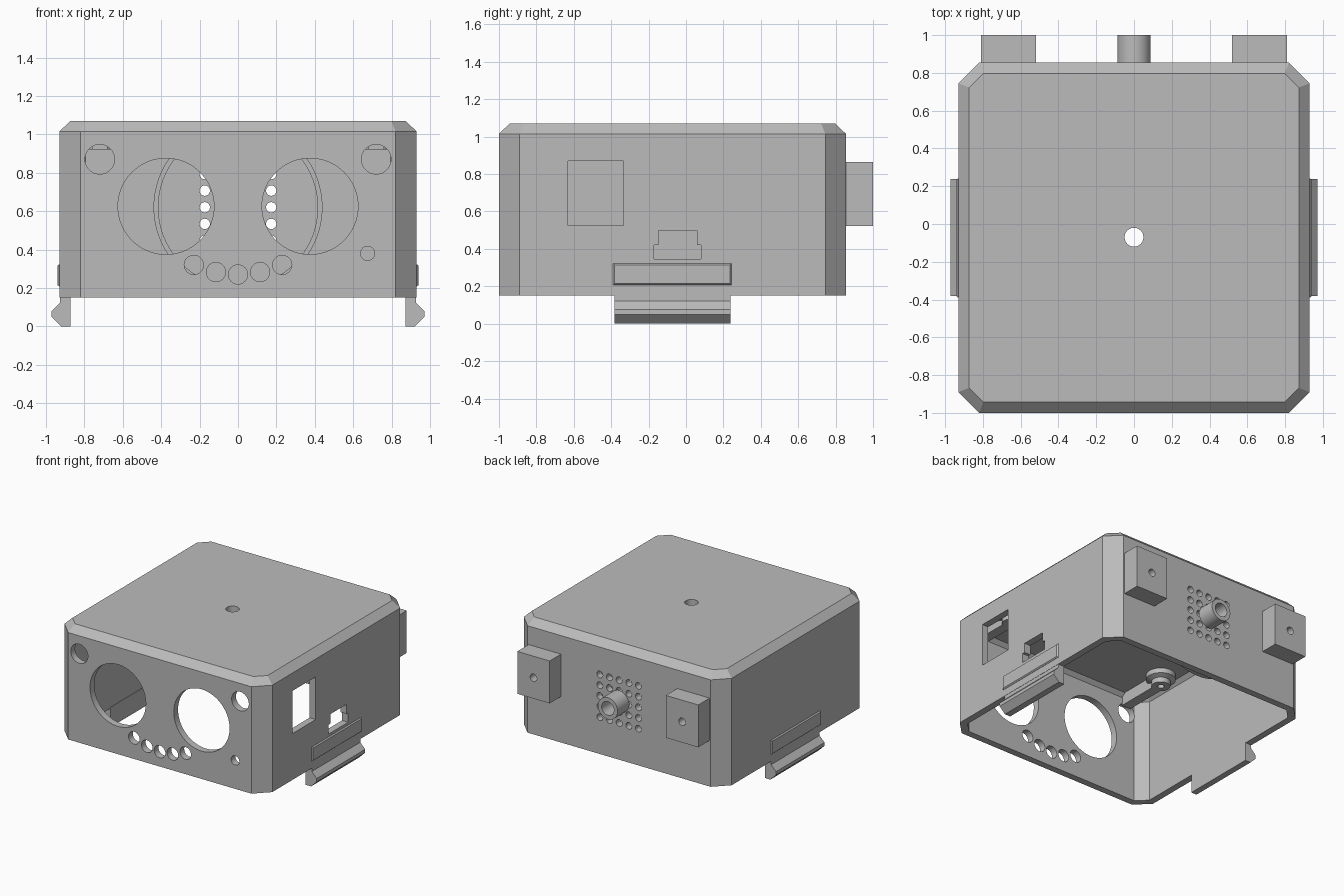
import bpy, bmesh, math
from mathutils import Matrix, Vector

cube = bpy.data.objects.get("Cube")
if cube:
    bpy.data.objects.remove(cube, do_unlink=True)

grey = bpy.data.materials.new("matte_grey")
grey.use_nodes = True
COLOR = (0.5, 0.5, 0.5, 1)
grey.diffuse_color = COLOR
grey.node_tree.nodes["Principled BSDF"].inputs["Base Color"].default_value = COLOR

TO_Y = Matrix.Rotation(math.radians(-90), 4, 'X')   # local z -> +y


def finish(name, bm):
    bmesh.ops.recalc_face_normals(bm, faces=bm.faces)
    me = bpy.data.meshes.new(name)
    bm.to_mesh(me)
    bm.free()
    me.materials.append(grey)
    ob = bpy.data.objects.new(name, me)
    bpy.context.collection.objects.link(ob)
    return ob


def loft(bm, rings):
    """Skin equal-length point rings and cap both ends."""
    loops = [[bm.verts.new(p) for p in r] for r in rings]
    n = len(loops[0])
    for a, b in zip(loops, loops[1:]):
        for i in range(n):
            bm.faces.new((a[i], a[(i + 1) % n], b[(i + 1) % n], b[i]))
    bm.faces.new(loops[0])
    bm.faces.new(loops[-1])


def box(bm, x, y, z):
    loft(bm, [[(x[0], y[0], h), (x[1], y[0], h), (x[1], y[1], h), (x[0], y[1], h)] for h in z])


def cyl(bm, center, r, depth, rot=Matrix(), seg=40):
    bmesh.ops.create_cone(bm, cap_ends=True, segments=seg, radius1=r, radius2=r,
                          depth=depth, matrix=Matrix.Translation(center) @ rot)


def lathe(name, profile, matrix, seg=40):
    """Spin a closed (radius, height) profile around the local z axis."""
    bm = bmesh.new()
    rows = []
    for s in range(seg):
        a = 2 * math.pi * s / seg
        rows.append([bm.verts.new((r * math.cos(a), r * math.sin(a), h)) for r, h in profile])
    n = len(profile)
    for s in range(seg):
        a, b = rows[s], rows[(s + 1) % seg]
        for i in range(n):
            bm.faces.new((a[i], a[(i + 1) % n], b[(i + 1) % n], b[i]))
    bm.transform(matrix)
    return finish(name, bm)


def octagon(inset, c, z):
    x, y0, y1 = 0.93 - inset, -1 + inset, 0.855 - inset
    return [(-x + c, y0, z), (x - c, y0, z), (x, y0 + c, z), (x, y1 - c, z),
            (x - c, y1, z), (-x + c, y1, z), (-x, y1 - c, z), (-x, y0 + c, z)]


def cut(ob, bm):
    cutter = finish("cutter", bm)
    mod = ob.modifiers.new("cut", 'BOOLEAN')
    mod.operation, mod.solver, mod.object = 'DIFFERENCE', 'EXACT', cutter
    dg = bpy.context.evaluated_depsgraph_get()
    ob.data = bpy.data.meshes.new_from_object(ob.evaluated_get(dg))
    ob.modifiers.clear()
    bpy.data.objects.remove(cutter, do_unlink=True)


def smooth(ob):
    bpy.ops.object.select_all(action='DESELECT')
    ob.select_set(True)
    bpy.context.view_layer.objects.active = ob
    bpy.ops.object.shade_smooth_by_angle(angle=math.radians(30))


# Shell with chamfered corners and top edge, open underneath
WALL = 0.055
bm = bmesh.new()
loft(bm, [octagon(0, 0.11, 0.15), octagon(0, 0.11, 1.015), octagon(0.057, 0.075, 1.07)])
shell = finish("shell", bm)
bm = bmesh.new()
loft(bm, [octagon(WALL, 0.08, 0.05), octagon(WALL, 0.08, 0.985),
          octagon(WALL + 0.03, 0.065, 1.015)])
cut(shell, bm)

# Front openings: eyes, corner sockets, curved row, one small hole
bm = bmesh.new()
front = [(s * 0.375, 0.625, 0.25, 72) for s in (-1, 1)]
front += [(s * 0.72, 0.87, 0.077, 40) for s in (-1, 1)]
front += [(i * 0.115, 0.27 + 0.0125 * i * i, 0.05, 32) for i in range(-2, 3)]
front += [(0.675, 0.38, 0.037, 32)]
for x, z, r, seg in front:
    cyl(bm, (x, -0.97, z), r, 0.2, TO_Y, seg)
# Back grille holes and mount screw holes
for i in range(-2, 3):
    for j in range(-2, 3):
        if i or j:
            cyl(bm, (i * 0.0865, 0.83, 0.62 + j * 0.0865), 0.027, 0.2, TO_Y, 20)
for s in (-1, 1):
    cyl(bm, (s * 0.665, 0.83, 0.69), 0.03, 0.2, TO_Y, 24)
cyl(bm, (0, 0.83, 0.62), 0.054, 0.2, TO_Y)
# Top hole
cyl(bm, (0, -0.07, 1.05), 0.05, 0.2)
# Side window and stepped connector slot
box(bm, (0.8, 1.0), (-0.63, -0.335), (0.525, 0.87))
slot = [(-0.17, 0.345), (0.08, 0.345), (0.08, 0.42), (0.06, 0.42),
        (0.06, 0.497), (-0.147, 0.497), (-0.147, 0.42), (-0.17, 0.42)]
loft(bm, [[(x, y, z) for y, z in slot] for x in (0.8, 1.0)])
cut(shell, bm)
smooth(shell)

# Rear tube and the ring behind the grille
smooth(lathe("rear_tube", [(0.055, 0), (0.088, 0), (0.088, 0.15), (0.055, 0.15)],
             Matrix.Translation((0, 0.85, 0.62)) @ TO_Y))
smooth(lathe("grille_ring", [(0.415, 0), (0.44, 0), (0.44, 0.08), (0.415, 0.08)],
             Matrix.Translation((0, 0.725, 0.62)) @ TO_Y, 72))

for side, s in (("right", -1), ("left", 1)):
    # Rear mounting block with a screw hole
    bm = bmesh.new()
    box(bm, sorted((s * 0.52, s * 0.81)), (0.85, 1.0), (0.522, 0.865))
    block = finish(side + "_mount_block", bm)
    bm = bmesh.new()
    cyl(bm, (s * 0.665, 0.92, 0.69), 0.03, 0.3, TO_Y, 24)
    cut(block, bm)
    smooth(block)

    # Snap clip hanging below the side wall
    hook = [(0.872, 0), (0.922, 0), (0.972, 0.05), (0.972, 0.077),
            (0.928, 0.122), (0.928, 0.16), (0.872, 0.16)]
    bm = bmesh.new()
    loft(bm, [[(s * x, y, z) for x, z in hook] for y in (-0.382, 0.238)])
    finish(side + "_clip", bm)

    # Bevelled raised strip above the clip
    bm = bmesh.new()
    loft(bm, [[(s * x, -0.39 + e, 0.207 + e), (s * x, 0.242 - e, 0.207 + e),
               (s * x, 0.242 - e, 0.323 - e), (s * x, -0.39 + e, 0.323 - e)]
              for x, e in ((0.92, 0), (0.931, 0), (0.94, 0.008))])
    finish(side + "_strip", bm)

    # Ceiling screw bosses, and a rib from the front one to the front wall
    for end, y in (("front", -0.55), ("rear", 0.42)):
        smooth(lathe(side + "_" + end + "_boss",
                     [(0.025, 0), (0.07, 0), (0.07, 0.04), (0.11, 0.055),
                      (0.11, 0.1), (0.025, 0.1)],
                     Matrix.Translation((s * 0.72, y, 0.92))))
    bm = bmesh.new()
    box(bm, sorted((s * 0.68, s * 0.76)), (-0.95, -0.61), (0.92, 1.02))
    finish(side + "_rib", bm)
